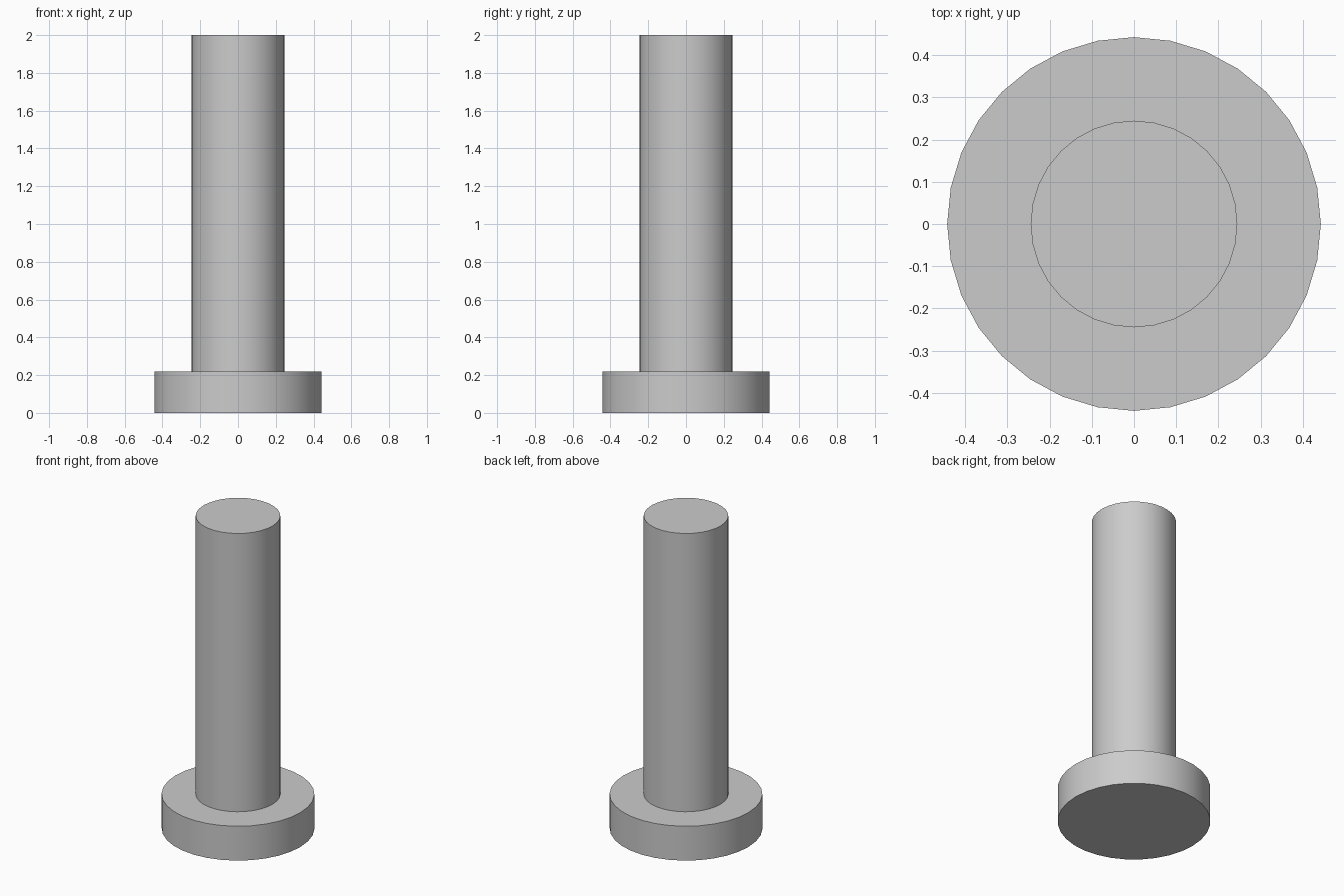
import bpy
import bmesh
import math

if "Cube" in bpy.data.objects:
    bpy.data.objects.remove(bpy.data.objects["Cube"])

SIDES = 32
FLANGE_RADIUS, FLANGE_HEIGHT = 0.443, 0.22
SHAFT_RADIUS, TOTAL_HEIGHT = 0.245, 2.0

# Stepped profile (radius, height) from the base edge to the shaft top
PROFILE = [
    (FLANGE_RADIUS, 0.0),
    (FLANGE_RADIUS, FLANGE_HEIGHT),
    (SHAFT_RADIUS, FLANGE_HEIGHT),
    (SHAFT_RADIUS, TOTAL_HEIGHT),
]


def ring(bm, radius, z):
    angles = [math.tau * i / SIDES for i in range(SIDES)]
    return [bm.verts.new((radius * math.cos(a), radius * math.sin(a), z)) for a in angles]


# Flange and shaft as one closed turned solid
bm = bmesh.new()
rings = [ring(bm, r, z) for r, z in PROFILE]
for low, high in zip(rings, rings[1:]):
    for i in range(SIDES):
        j = (i + 1) % SIDES
        bm.faces.new((low[i], low[j], high[j], high[i]))

# Flat end caps
bm.faces.new(rings[0][::-1])
bm.faces.new(rings[-1])

mesh = bpy.data.meshes.new("flanged_pin")
bm.to_mesh(mesh)
bm.free()

pin = bpy.data.objects.new("flanged_pin", mesh)
bpy.context.collection.objects.link(pin)

# Smooth round walls, crisp rims
bpy.context.view_layer.objects.active = pin
pin.select_set(True)
bpy.ops.object.shade_smooth_by_angle(angle=math.radians(30))
